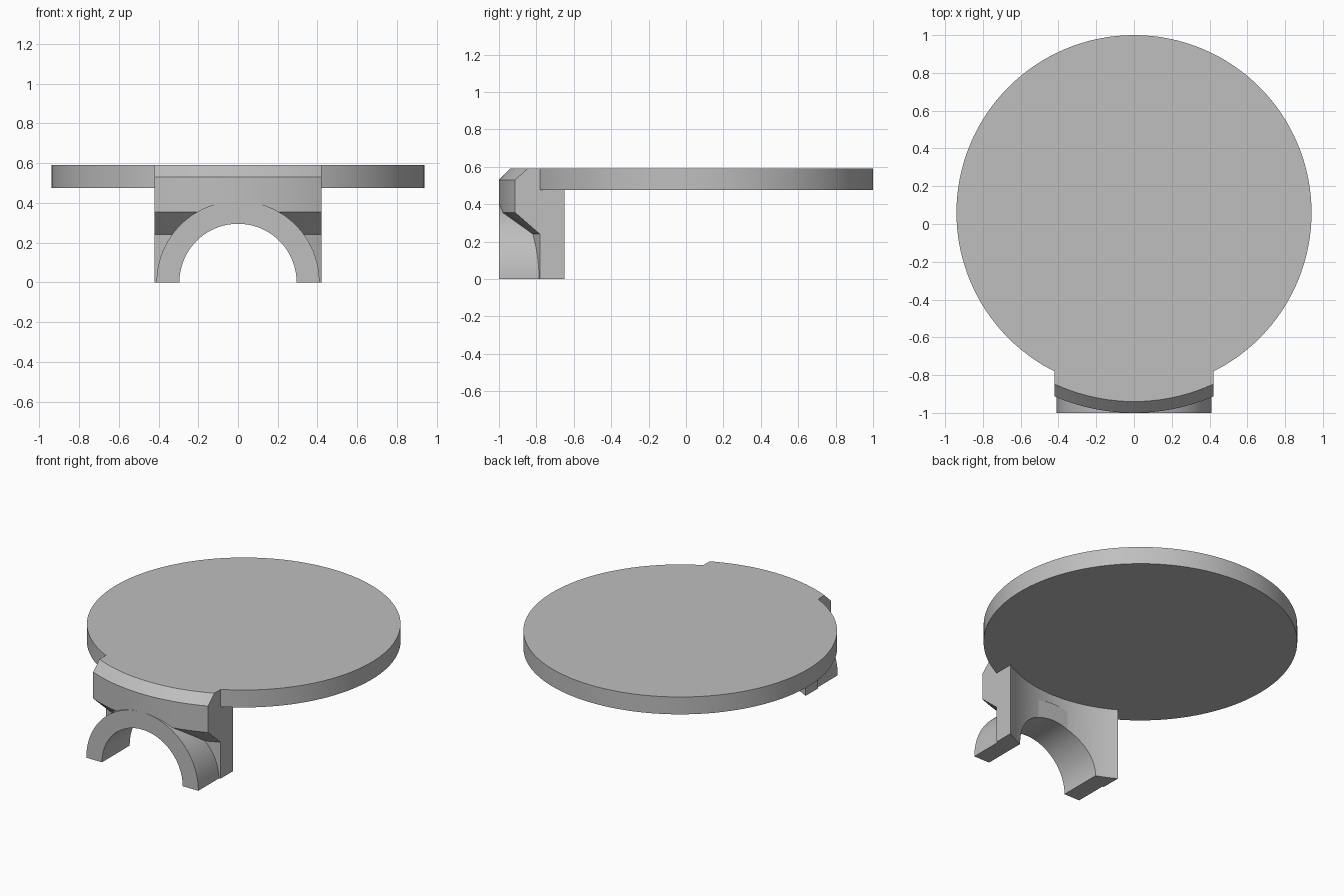
import bpy, bmesh
from math import sin, cos, pi, radians

if "Cube" in bpy.data.objects:
    bpy.data.objects.remove(bpy.data.objects["Cube"])

CENTRE_Y = 0.06      # axis shared by the disc and the curved bracket
DISC_R = 0.94
STEPS = 128
HOLE_R = 0.295

grey = bpy.data.materials.new("plain grey")
grey.use_nodes = True
colour = (0.52, 0.52, 0.52, 1)
grey.diffuse_color = colour
grey.node_tree.nodes["Principled BSDF"].inputs["Base Color"].default_value = colour


def make_object(name, bm):
    bmesh.ops.recalc_face_normals(bm, faces=bm.faces)
    mesh = bpy.data.meshes.new(name)
    bm.to_mesh(mesh)
    bm.free()
    mesh.materials.append(grey)
    obj = bpy.data.objects.new(name, mesh)
    bpy.context.collection.objects.link(obj)
    return obj


def loft(name, sections):
    """Join matching closed sections and cap both ends."""
    bm = bmesh.new()
    rings = [[bm.verts.new(p) for p in section] for section in sections]
    for a, b in zip(rings, rings[1:]):
        for i in range(len(a)):
            j = (i + 1) % len(a)
            bm.faces.new((a[i], a[j], b[j], b[i]))
    bm.faces.new(rings[0])
    bm.faces.new(rings[-1])
    return make_object(name, bm)


def circle(radius, y, steps):
    return [(radius * cos(2 * pi * i / steps), y, radius * sin(2 * pi * i / steps))
            for i in range(steps)]


def cut(target, cutter, operation):
    cutter.hide_render = True
    mod = target.modifiers.new(operation.lower(), "BOOLEAN")
    mod.operation = operation
    mod.solver = "EXACT"
    mod.object = cutter
    bpy.context.view_layer.objects.active = target
    bpy.ops.object.modifier_apply(modifier=mod.name)
    bpy.data.objects.remove(cutter)


# Round plate
plate = loft("round_plate", [
    [(DISC_R * cos(2 * pi * i / STEPS), CENTRE_Y + DISC_R * sin(2 * pi * i / STEPS), z)
     for i in range(STEPS)] for z in (0.475, 0.59)])

# Curved bracket: radius/height profile swept around the plate axis
profile = [(0.825, 0), (DISC_R, 0), (DISC_R, 0.24), (1.06, 0.355), (1.06, 0.53),
           (1.0, 0.59), (DISC_R, 0.59), (DISC_R, 0.475), (0.825, 0.475)]
angles = [-pi / 2 + 2 * pi * i / STEPS for i in range(-12, 13)]
bracket = loft("curved_bracket", [
    [(r * cos(a), CENTRE_Y + r * sin(a), z) for r, z in profile] for a in angles])

# Trim the bracket to straight sides and open the round passage
side_box = loft("side_trim", [
    [(x, -2, -1), (x, 0, -1), (x, 0, 1), (x, -2, 1)] for x in (-0.42, 0.42)])
cut(bracket, side_box, "INTERSECT")
passage = loft("passage_cutter", [circle(HOLE_R, y, STEPS) for y in (-2, 0)])
cut(bracket, passage, "DIFFERENCE")

# Half-ring arch around the passage
half = [pi * i / 64 for i in range(65)]
outline = [(0.41, a) for a in half] + [(HOLE_R, a) for a in reversed(half)]
arch = loft("arch", [
    [(r * cos(a), y, r * sin(a)) for r, a in outline] for y in (-1.0, -0.757)])

for obj in (plate, bracket, arch):
    bpy.ops.object.select_all(action="DESELECT")
    obj.select_set(True)
    bpy.context.view_layer.objects.active = obj
    bpy.ops.object.shade_smooth_by_angle(angle=radians(25))
